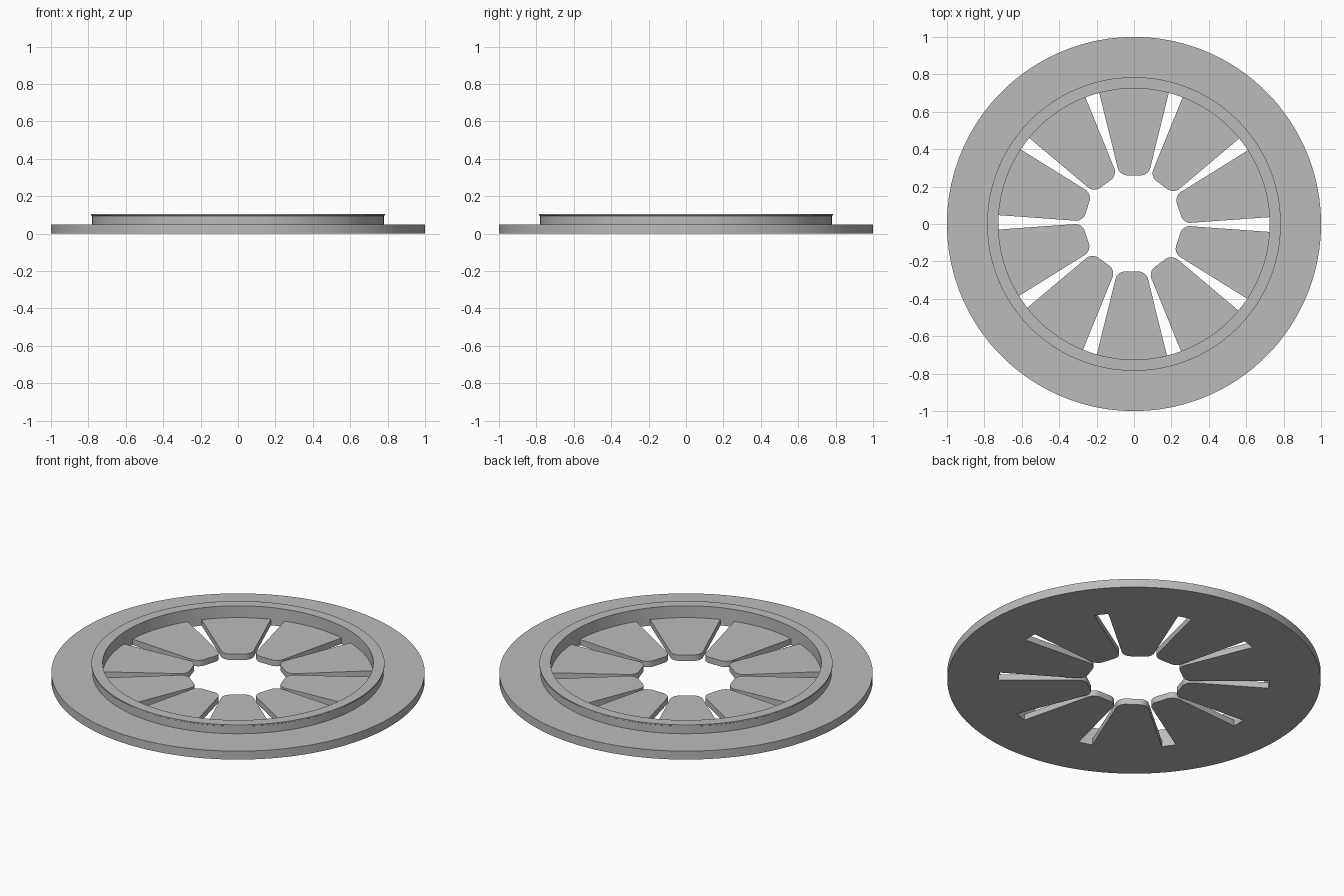
import bpy, bmesh
from math import sin, cos, atan2, radians
from mathutils import Matrix, Vector

cube = bpy.data.objects.get("Cube")
if cube:
    bpy.data.objects.remove(cube, do_unlink=True)

grey = bpy.data.materials.new("plain grey")
grey.use_nodes = True
COLOUR = (0.5, 0.5, 0.5, 1)
grey.diffuse_color = COLOUR
grey.node_tree.nodes["Principled BSDF"].inputs["Base Color"].default_value = COLOUR


def make_object(name, bm):
    bmesh.ops.recalc_face_normals(bm, faces=bm.faces)
    mesh = bpy.data.meshes.new(name)
    bm.to_mesh(mesh)
    bm.free()
    obj = bpy.data.objects.new(name, mesh)
    bpy.context.collection.objects.link(obj)
    mesh.materials.append(grey)
    bpy.ops.object.select_all(action='DESELECT')
    obj.select_set(True)
    bpy.context.view_layer.objects.active = obj
    bpy.ops.object.shade_smooth_by_angle(angle=radians(30))
    return obj


# Flange with raised collar and thin lip, turned from one profile
INNER = 0.725
profile = [(INNER, 0), (1, 0), (1, 0.05), (0.78, 0.05), (0.78, 0.095),
           (0.785, 0.098), (0.785, 0.105), (INNER, 0.105)]
SEGMENTS = 180
bm = bmesh.new()
rings = []
for i in range(SEGMENTS):
    turn = Matrix.Rotation(radians(360 * i / SEGMENTS), 3, 'Z')
    rings.append([bm.verts.new(turn @ Vector((r, 0, z))) for r, z in profile])
for i in range(SEGMENTS):
    a, b = rings[i], rings[(i + 1) % SEGMENTS]
    for j in range(len(profile)):
        k = (j + 1) % len(profile)
        bm.faces.new((a[j], b[j], b[k], a[k]))
make_object("collared_flange", bm)

# Tapered finger with rounded tip; its root arc is embedded in the collar
TIP_Y, TIP_HALF, ROOT_Y, ROOT_HALF = 0.257, 0.077, 0.714, 0.19
THICKNESS = 0.035
COUNT = 10


def make_finger(index):
    bm = bmesh.new()
    root_radius = Vector((ROOT_HALF, ROOT_Y)).length
    spread = atan2(ROOT_HALF, ROOT_Y)
    outline = [(-TIP_HALF, TIP_Y), (TIP_HALF, TIP_Y)]
    for s in range(13):
        a = spread * (1 - s / 6)
        outline.append((root_radius * sin(a), root_radius * cos(a)))
    face = bm.faces.new([bm.verts.new((x, y, 0)) for x, y in outline])
    tips = [v for v in bm.verts if v.co.y < TIP_Y + 0.01]
    bmesh.ops.bevel(bm, geom=tips, offset=0.04, offset_type='OFFSET',
                    segments=8, profile=0.5, affect='VERTICES')
    solid = bmesh.ops.extrude_face_region(bm, geom=bm.faces[:])
    top = [g for g in solid["geom"] if isinstance(g, bmesh.types.BMVert)]
    bmesh.ops.translate(bm, verts=top, vec=(0, 0, THICKNESS))
    # Pattern sits very slightly off the flange axis
    place = (Matrix.Translation((-0.006, 0.003, 0))
             @ Matrix.Rotation(radians(360 * index / COUNT), 4, 'Z')
             @ Matrix.Translation((0.006, 0, 0)))
    bm.transform(place)
    make_object(f"finger_{index + 1}", bm)


for n in range(COUNT):
    make_finger(n)
